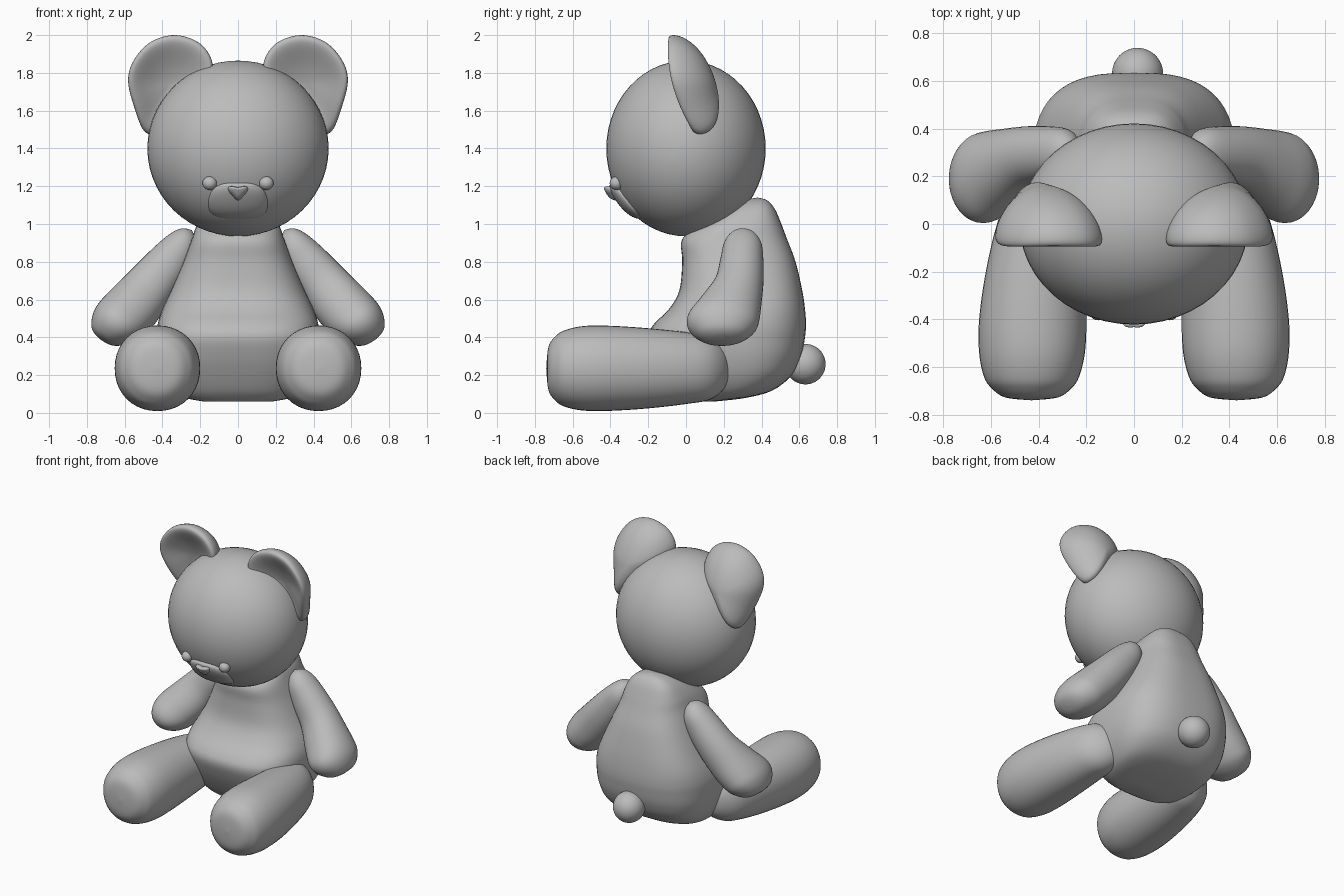
import bpy, bmesh, math
from mathutils import Vector

if "Cube" in bpy.data.objects:
    bpy.data.objects.remove(bpy.data.objects["Cube"])

fur = bpy.data.materials.new("grey fur")
fur.use_nodes = True
GREY = (0.5, 0.5, 0.5, 1)
fur.diffuse_color = GREY
fur.node_tree.nodes["Principled BSDF"].inputs["Base Color"].default_value = GREY

HEAD_Z, HEAD_R = 1.4, Vector((0.48, 0.422, 0.465))


def spline(rows, steps, closed=False):
    """Smooth interpolation through rows of numbers."""
    n = len(rows)
    get = (lambda i: rows[i % n]) if closed else (lambda i: rows[max(0, min(n - 1, i))])
    out = []
    for i in range(n if closed else n - 1):
        for k in range(steps):
            t = k / steps
            out.append([b + t / 2 * (c - a + t * (2*a - 5*b + 4*c - d + t * (3*(b - c) + d - a)))
                        for a, b, c, d in zip(get(i - 1), get(i), get(i + 1), get(i + 2))])
    return out if closed else out + [list(rows[-1])]


def skin(name, rings, mirror=1):
    """Bridge closed rings of points and close both ends."""
    bm = bmesh.new()
    loops = [[bm.verts.new((p[0] * mirror, p[1], p[2])) for p in ring] for ring in rings]
    n = len(loops[0])
    for a, b in zip(loops, loops[1:]):
        for i in range(n):
            j = (i + 1) % n
            bm.faces.new((a[i], a[j], b[j], b[i]))
    bm.faces.new(loops[0])
    bm.faces.new(loops[-1])
    bmesh.ops.remove_doubles(bm, verts=bm.verts, dist=0.0004)
    bmesh.ops.recalc_face_normals(bm, faces=bm.faces)
    mesh = bpy.data.meshes.new(name)
    bm.to_mesh(mesh)
    bm.free()
    ob = bpy.data.objects.new(name, mesh)
    bpy.context.collection.objects.link(ob)
    finish(ob)


def finish(ob):
    ob.data.materials.append(fur)
    for f in ob.data.polygons:
        f.use_smooth = True


def superellipse(t, power):
    c, s = math.cos(t), math.sin(t)
    return (math.copysign(abs(c) ** (2 / power), c), math.copysign(abs(s) ** (2 / power), s))


def loft(name, rows, u, v, power=2, mirror=1, n=40):
    """Rows hold centre x, y, z and the two radii along u and v."""
    u, v = Vector(u), Vector(v)
    rings = []
    for x, y, z, ru, rv in spline(rows, 5):
        ru, rv = max(ru, 0), max(rv, 0)
        ring = []
        for i in range(n):
            a, b = superellipse(math.tau * i / n, power)
            ring.append(Vector((x, y, z)) + u * ru * a + v * rv * b)
        rings.append(ring)
    skin(name, rings, mirror)


def ball(name, centre, radii):
    bpy.ops.mesh.primitive_uv_sphere_add(segments=48, ring_count=28, location=centre)
    ob = bpy.context.object
    ob.name = name
    ob.scale = radii
    finish(ob)


def face_patch(name, outline, lift, height):
    """Domed pad that follows the curve of the head."""
    cz = sum(p[1] for p in outline) / len(outline)
    rings = []
    for k in range(11):
        s = math.sin(math.pi / 2 * k / 10)
        ring = []
        for x, z in outline:
            px, pz = x * s, cz + (z - cz) * s
            q = 1 - (px / HEAD_R.x) ** 2 - ((pz - HEAD_Z) / HEAD_R.z) ** 2
            dome = height * math.sqrt(max(0, 1 - s ** 4))
            ring.append((px, -HEAD_R.y * math.sqrt(q) - lift - dome, pz))
        rings.append(ring)
    rings.append([(x, y + 0.03, z) for x, y, z in rings[-1]])
    skin(name, rings)


# Torso: height, front, back, half width
torso = [(0.06, 0.0, 0.15, 0.18), (0.08, -0.03, 0.32, 0.28), (0.12, -0.07, 0.46, 0.34),
         (0.2, -0.12, 0.56, 0.39), (0.3, -0.17, 0.61, 0.42), (0.4, -0.2, 0.63, 0.43),
         (0.47, -0.17, 0.635, 0.425), (0.55, -0.09, 0.63, 0.4), (0.65, -0.035, 0.615, 0.355),
         (0.8, -0.02, 0.58, 0.29), (0.92, -0.02, 0.535, 0.245), (1.0, 0.08, 0.505, 0.215),
         (1.08, 0.22, 0.47, 0.16), (1.125, 0.31, 0.43, 0.09), (1.14, 0.38, 0.38, 0)]
loft("torso", [(0, (f + b) / 2, z, w, (b - f) / 2) for z, f, b, w in torso],
     (1, 0, 0), (0, 1, 0), 2.8, n=56)

# Head, tail and eyes
ball("head", (0, 0, HEAD_Z), HEAD_R)
ball("tail", (0.015, 0.632, 0.258), (0.107, 0.107, 0.107))
for side, m in (("left", 1), ("right", -1)):
    ball(side + "_eye", (0.15 * m, -0.368, 1.216), (0.038, 0.036, 0.036))

# Muzzle and nose
muzzle = []
for i in range(48):
    a, b = superellipse(math.tau * i / 48, 3.3)
    muzzle.append((0.157 * a * (1 - 0.15 * max(b, 0)), 1.123 + 0.095 * b))
face_patch("muzzle", muzzle, 0, 0.032)
nose = [(0, 1.124), (0.03, 1.15), (0.05, 1.175), (0.05, 1.195), (0.03, 1.2), (0, 1.194)]
nose += [(-x, z) for x, z in nose[-2:0:-1]]
face_patch("nose", spline(nose, 4, True), 0.025, 0.035)

# Ear outline in x, z
ear = spline([(0.33, 2.0), (0.46, 1.965), (0.55, 1.87), (0.582, 1.76), (0.55, 1.62),
              (0.495, 1.49), (0.42, 1.49), (0.29, 1.6), (0.17, 1.74), (0.135, 1.85),
              (0.2, 1.955)], 5, True)
# Leg and arm stations
leg = [(0.43, -0.74, 0.235, 0, 0), (0.43, -0.728, 0.235, 0.11, 0.115),
       (0.43, -0.69, 0.235, 0.167, 0.172), (0.43, -0.64, 0.235, 0.2, 0.203),
       (0.428, -0.54, 0.236, 0.222, 0.224), (0.425, -0.4, 0.236, 0.225, 0.225),
       (0.415, -0.2, 0.236, 0.207, 0.212), (0.395, 0, 0.237, 0.18, 0.19),
       (0.37, 0.13, 0.237, 0.15, 0.165), (0.34, 0.21, 0.24, 0.09, 0.1),
       (0.33, 0.24, 0.24, 0, 0)]
arm = [(0.245, 0.3, 0.968, 0, 0), (0.26, 0.3, 0.945, 0.06, 0.05),
       (0.295, 0.3, 0.89, 0.1, 0.088), (0.36, 0.295, 0.8, 0.115, 0.115),
       (0.45, 0.28, 0.69, 0.13, 0.13), (0.54, 0.235, 0.58, 0.165, 0.145),
       (0.61, 0.2, 0.505, 0.19, 0.147), (0.66, 0.192, 0.455, 0.18, 0.132),
       (0.705, 0.19, 0.413, 0.13, 0.092), (0.725, 0.19, 0.395, 0.07, 0.05),
       (0.73, 0.19, 0.39, 0, 0)]


def ear_ring(s, face):
    """One ring of the cupped ear; face is -1 in front and 1 behind."""
    ring = []
    for x, z in ear:
        px, pz = 0.365 + (x - 0.365) * s, 1.74 + (z - 1.74) * s
        t = 1.74 - pz
        rim = -0.045 + 0.26 * t + 0.71 * t * t
        thick = 0.075 * math.sqrt(max(0, 1 - s ** 6))
        ring.append((px, rim + 0.13 * (1 - s * s) + face * thick, pz))
    return ring


sweep = [math.sin(math.pi / 2 * k / 14) for k in range(15)]
ear_rings = [ear_ring(s, -1) for s in sweep] + [ear_ring(s, 1) for s in sweep[-2::-1]]
for side, m in (("left", 1), ("right", -1)):
    skin(side + "_ear", ear_rings, m)
    loft(side + "_leg", leg, (1, 0, 0), (0, 0, 1), 2.1, m)
    loft(side + "_arm", arm, (0, 1, 0), (0.78, 0, 0.63), 2.1, m)
